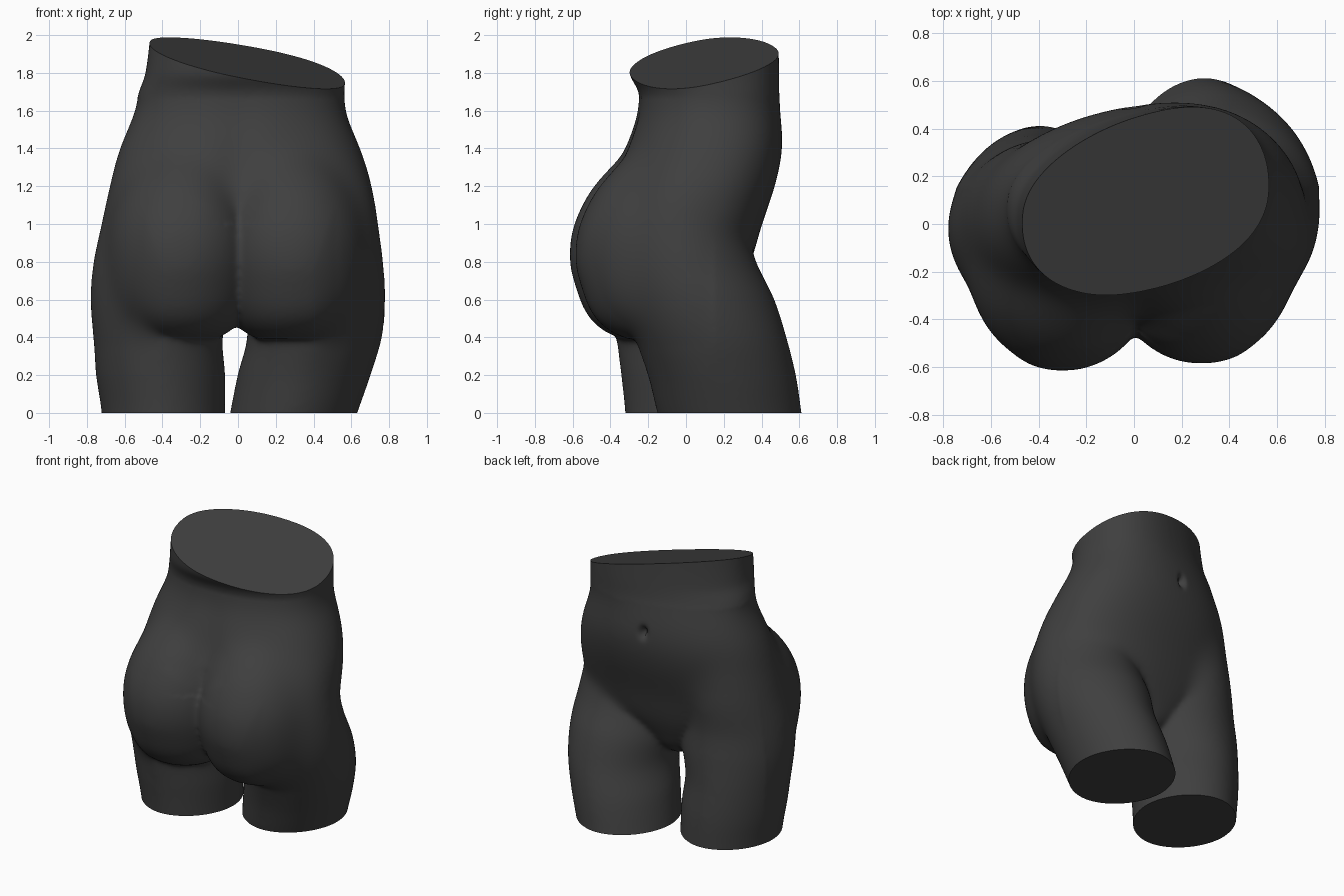
import bpy, bmesh, math
from mathutils import Vector

if "Cube" in bpy.data.objects:
    bpy.data.objects.remove(bpy.data.objects["Cube"])

SIDES, STEPS = 56, 8


def hermite(rows, i, t):
    """Smoothly blend ring rows i and i+1 (z is the first value)."""
    a, b = rows[i], rows[i + 1]
    p, n = rows[max(i - 1, 0)], rows[min(i + 2, len(rows) - 1)]
    dz = b[0] - a[0]
    h1, h2 = 2*t**3 - 3*t*t + 1, t**3 - 2*t*t + t
    h3, h4 = 3*t*t - 2*t**3, t**3 - t*t
    out = [a[0] + dz * t]
    for k in range(1, len(a)):
        ma = (b[k] - p[k]) / (b[0] - p[0]) * dz
        mb = (n[k] - a[k]) / (n[0] - a[0]) * dz
        out.append(h1*a[k] + h2*ma + h3*b[k] + h4*mb)
    return out


def loft(bm, rows, power=2.0):
    """Closed loft of sheared ellipses: z, centre x, centre y, half x, half y, shear."""
    rings = [hermite(rows, i, s / STEPS) for i in range(len(rows) - 1) for s in range(STEPS)]
    rings.append(rows[-1])
    loops = []
    for z, cx, cy, hx, hy, k in rings:
        b = math.sqrt(max(hy*hy - k*k*hx*hx, 1e-4))
        loop = []
        for j in range(SIDES):
            c, s = math.cos(math.tau*j/SIDES), math.sin(math.tau*j/SIDES)
            x = hx * math.copysign(abs(c)**(2/power), c)
            y = b * math.copysign(abs(s)**(2/power), s)
            loop.append(bm.verts.new((cx + x, cy + y + k*x*(1 + 1.3*max(s, 0)), z)))
        loops.append(loop)
    for lo, hi in zip(loops, loops[1:]):
        for j in range(SIDES):
            n = (j + 1) % SIDES
            bm.faces.new((lo[j], lo[n], hi[n], hi[j]))
    bm.faces.new(loops[0][::-1])
    bm.faces.new(loops[-1])


def clamp(v):
    return max(0.0, min(1.0, v))


def softness(co):
    """How strongly a spot is blended: hips and flanks fully, cleft and thigh folds not."""
    x, y, z = co
    w = clamp((z - 0.75) / 0.35)
    if y < 0:
        w *= max(clamp((abs(x) - 0.06) / 0.2), clamp((z - 1.05) / 0.12))
    if y < 0.15:
        w = max(w, clamp((abs(x) - 0.4) / 0.12) * clamp((z - 0.2) / 0.15))
    return w


bm = bmesh.new()

# Trunk from crotch to waist
loft(bm, [
    (0.465, 0.00, -0.02, 0.07, 0.13, 0), (0.53, 0.00, -0.02, 0.15, 0.22, 0),
    (0.65, 0.00, -0.02, 0.38, 0.29, 0.03), (0.80, 0.00, -0.02, 0.62, 0.355, 0.05),
    (1.00, 0.01, 0.00, 0.71, 0.395, 0.05), (1.20, 0.015, 0.045, 0.70, 0.42, 0.05),
    (1.40, 0.01, 0.09, 0.645, 0.415, 0.06), (1.60, 0.01, 0.117, 0.56, 0.37, 0.08),
    (1.70, 0.02, 0.11, 0.545, 0.362, 0.1), (1.80, 0.04, 0.085, 0.53, 0.385, 0.11),
    (2.15, 0.07, 0.07, 0.52, 0.39, 0.12)], 2.2)

# Left leg, set back
loft(bm, [
    (-0.15, -0.39, 0.05, 0.325, 0.365, 0), (0.0, -0.395, 0.045, 0.327, 0.367, 0),
    (0.2, -0.41, 0.03, 0.342, 0.373, 0), (0.4, -0.427, 0.005, 0.347, 0.375, 0),
    (0.6, -0.41, -0.02, 0.38, 0.38, 0), (0.8, -0.40, -0.03, 0.375, 0.37, 0),
    (1.0, -0.38, 0.0, 0.35, 0.36, 0), (1.2, -0.35, 0.02, 0.335, 0.34, 0),
    (1.5, -0.29, 0.08, 0.27, 0.28, 0)], 1.9)

# Right leg, swung forward
loft(bm, [
    (-0.15, 0.255, 0.26, 0.325, 0.37, 0), (0.0, 0.295, 0.23, 0.337, 0.382, 0),
    (0.2, 0.35, 0.19, 0.352, 0.392, 0), (0.4, 0.405, 0.13, 0.357, 0.402, 0),
    (0.6, 0.41, 0.06, 0.378, 0.408, 0), (0.8, 0.407, -0.005, 0.37, 0.378, 0),
    (1.0, 0.40, -0.02, 0.35, 0.345, 0), (1.2, 0.37, 0.02, 0.345, 0.33, 0),
    (1.5, 0.31, 0.08, 0.27, 0.28, 0)], 1.9)

# Buttocks, nearly mirrored
buttock = [
    (0.39, 0.30, -0.17, 0.18, 0.17, 0), (0.435, 0.30, -0.17, 0.26, 0.265, 0),
    (0.51, 0.305, -0.17, 0.33, 0.345, 0), (0.63, 0.305, -0.16, 0.38, 0.412, 0),
    (0.82, 0.30, -0.155, 0.405, 0.463, 0), (1.00, 0.30, -0.155, 0.39, 0.445, 0),
    (1.20, 0.29, -0.14, 0.325, 0.36, 0), (1.42, 0.26, -0.10, 0.20, 0.19, 0)]
for side, dx, dy in ((-1, 0.0, 0.0), (1, -0.015, 0.03)):
    loft(bm, [(z, side * (cx + dx), cy + dy, hx, hy, k) for z, cx, cy, hx, hy, k in buttock])

bmesh.ops.recalc_face_normals(bm, faces=bm.faces)
mesh = bpy.data.meshes.new("torso_figure")
bm.to_mesh(mesh)
bm.free()
torso = bpy.data.objects.new("torso_figure", mesh)
bpy.context.collection.objects.link(torso)

# Fuse the parts into one soft skin
remesh = torso.modifiers.new("fuse", 'REMESH')
remesh.mode = 'VOXEL'
remesh.voxel_size = 0.016
smooth = torso.modifiers.new("soften", 'SMOOTH')
smooth.factor, smooth.iterations = 0.5, 12
bpy.context.view_layer.update()
skin = bpy.data.meshes.new_from_object(torso.evaluated_get(bpy.context.evaluated_depsgraph_get()))
torso.modifiers.clear()
torso.data = skin

bm = bmesh.new()
bm.from_mesh(skin)

# Blend hips and flanks, fading out toward the creases
weights = [(v, softness(v.co)) for v in bm.verts if -0.1 < v.co.z < 1.66]
ROUNDS = 110
for i in range(ROUNDS):
    chosen = [v for v, w in weights if w > i / ROUNDS]
    bmesh.ops.smooth_vert(bm, verts=chosen, factor=0.5,
                          use_axis_x=True, use_axis_y=True, use_axis_z=True)

# Navel dent and shallow spine groove
for v in bm.verts:
    x, y, z = v.co
    if y > 0.2:
        v.co.y -= 0.05 * math.exp(-(x*x / 0.0006 + (z - 1.47)**2 / 0.0014))
    elif y < -0.1 and z > 1.0:
        v.co.y += 0.02 * math.exp(-(x*x / 0.012 + (z - 1.3)**2 / 0.09))

# Flat cuts at the waist (tilted) and thighs
for point, normal in (((0, 0, 1.845), (0.24, -0.237, 1)), ((0, 0, 0), (0, 0, -1))):
    bmesh.ops.bisect_plane(bm, geom=bm.verts[:] + bm.edges[:] + bm.faces[:], dist=1e-5,
                           plane_co=point, plane_no=Vector(normal).normalized(),
                           clear_outer=True)
    bmesh.ops.holes_fill(bm, edges=[e for e in bm.edges if e.is_boundary], sides=0)
bmesh.ops.recalc_face_normals(bm, faces=bm.faces)
bm.to_mesh(skin)
bm.free()

# Dark grey finish
mat = bpy.data.materials.new("dark_grey")
mat.diffuse_color = (0.05, 0.05, 0.05, 1)
mat.use_nodes = True
mat.node_tree.nodes["Principled BSDF"].inputs["Base Color"].default_value = mat.diffuse_color
skin.materials.clear()
skin.materials.append(mat)

bpy.context.view_layer.objects.active = torso
torso.select_set(True)
bpy.ops.object.shade_smooth_by_angle(angle=math.radians(40))
